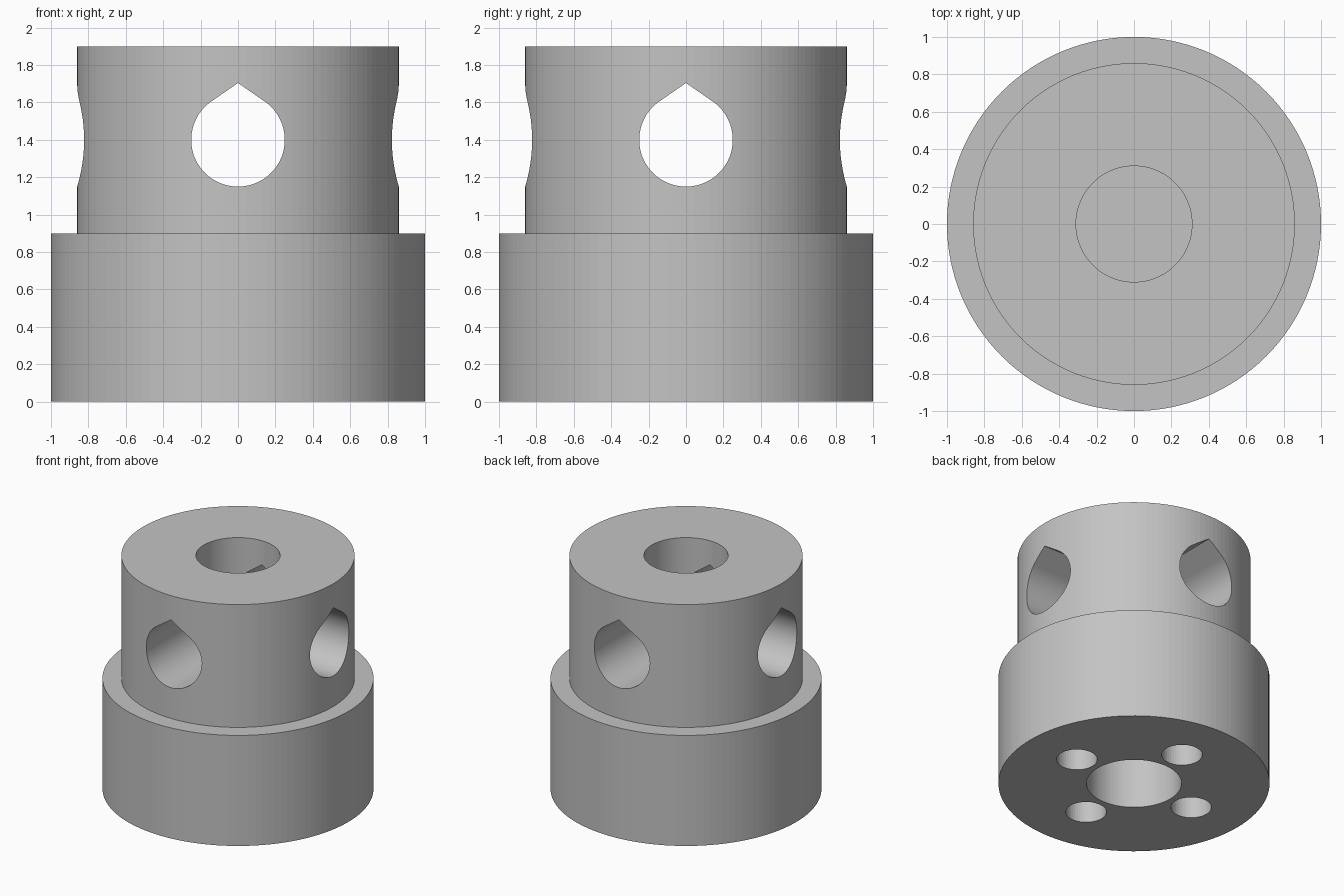
import bpy, bmesh
from math import sin, cos, pi, acos
from mathutils import Matrix, Vector

if "Cube" in bpy.data.objects:
    bpy.data.objects.remove(bpy.data.objects["Cube"], do_unlink=True)

grey = bpy.data.materials.new("light_grey")
grey.use_nodes = True
colour = (0.55, 0.55, 0.55, 1)
grey.diffuse_color = colour
grey.node_tree.nodes["Principled BSDF"].inputs["Base Color"].default_value = colour


def finish(name, bm):
    bmesh.ops.recalc_face_normals(bm, faces=bm.faces)
    mesh = bpy.data.meshes.new(name)
    bm.to_mesh(mesh)
    bm.free()
    mesh.materials.append(grey)
    obj = bpy.data.objects.new(name, mesh)
    bpy.context.collection.objects.link(obj)
    return obj


def lathe(name, profile, steps=128):
    bm = bmesh.new()
    verts = [bm.verts.new((r, 0, z)) for r, z in profile]
    edges = [bm.edges.new(pair) for pair in zip(verts, verts[1:])]
    bmesh.ops.spin(bm, geom=verts + edges, cent=(0, 0, 0), axis=(0, 0, 1),
                   angle=2 * pi, steps=steps)
    bmesh.ops.remove_doubles(bm, verts=bm.verts, dist=1e-4)
    return finish(name, bm)


def prism(name, outline, length, matrix):
    """Extrude a flat outline upward by length, then place it."""
    bm = bmesh.new()
    face = bm.faces.new([bm.verts.new((x, y, 0)) for x, y in outline])
    top = bmesh.ops.extrude_face_region(bm, geom=[face])["geom"]
    bmesh.ops.translate(bm, vec=(0, 0, length),
                        verts=[v for v in top if isinstance(v, bmesh.types.BMVert)])
    bm.transform(matrix)
    return finish(name, bm)


def arc(radius, start, end, steps):
    return [(radius * cos(start + (end - start) * i / steps),
             radius * sin(start + (end - start) * i / steps)) for i in range(steps + 1)]


def cut(body, cutter):
    cutter.hide_render = True
    cutter.hide_set(True)
    mod = body.modifiers.new(cutter.name, "BOOLEAN")
    mod.operation, mod.solver, mod.object = "DIFFERENCE", "EXACT", cutter


# Stepped body with a blind bore at each end
body = lathe("stepped_body", [
    (0, 0.6), (0.35, 0.6), (0.35, 0), (1, 0), (1, 0.9),
    (0.86, 0.9), (0.86, 1.9), (0.31, 1.9), (0.31, 1.1), (0, 1.1)])

# Crossed side bores, round below with tangent lines meeting at a peak
radius, peak = 0.25, 0.304
half = acos(radius / peak)
teardrop = arc(radius, pi / 2 + half, 5 * pi / 2 - half, 72) + [(0, peak)]
upright = Matrix.Rotation(pi / 2, 4, "X")
for i, name in enumerate(("front_bore_cutter", "side_bore_cutter")):
    place = (Matrix.Translation((0, 0, 1.4)) @ Matrix.Rotation(i * pi / 2, 4, "Z")
             @ upright @ Matrix.Translation((0, 0, -1.2)))
    cut(body, prism(name, teardrop, 2.4, place))

# Four blind screw holes in the underside
circle = arc(0.15, 0, 2 * pi, 48)[:-1]
for i in range(4):
    spot = Matrix.Rotation(i * pi / 2, 3, "Z") @ Vector((0.55, 0, -0.1))
    cut(body, prism(f"screw_hole_cutter_{i + 1}", circle, 0.6, Matrix.Translation(spot)))
